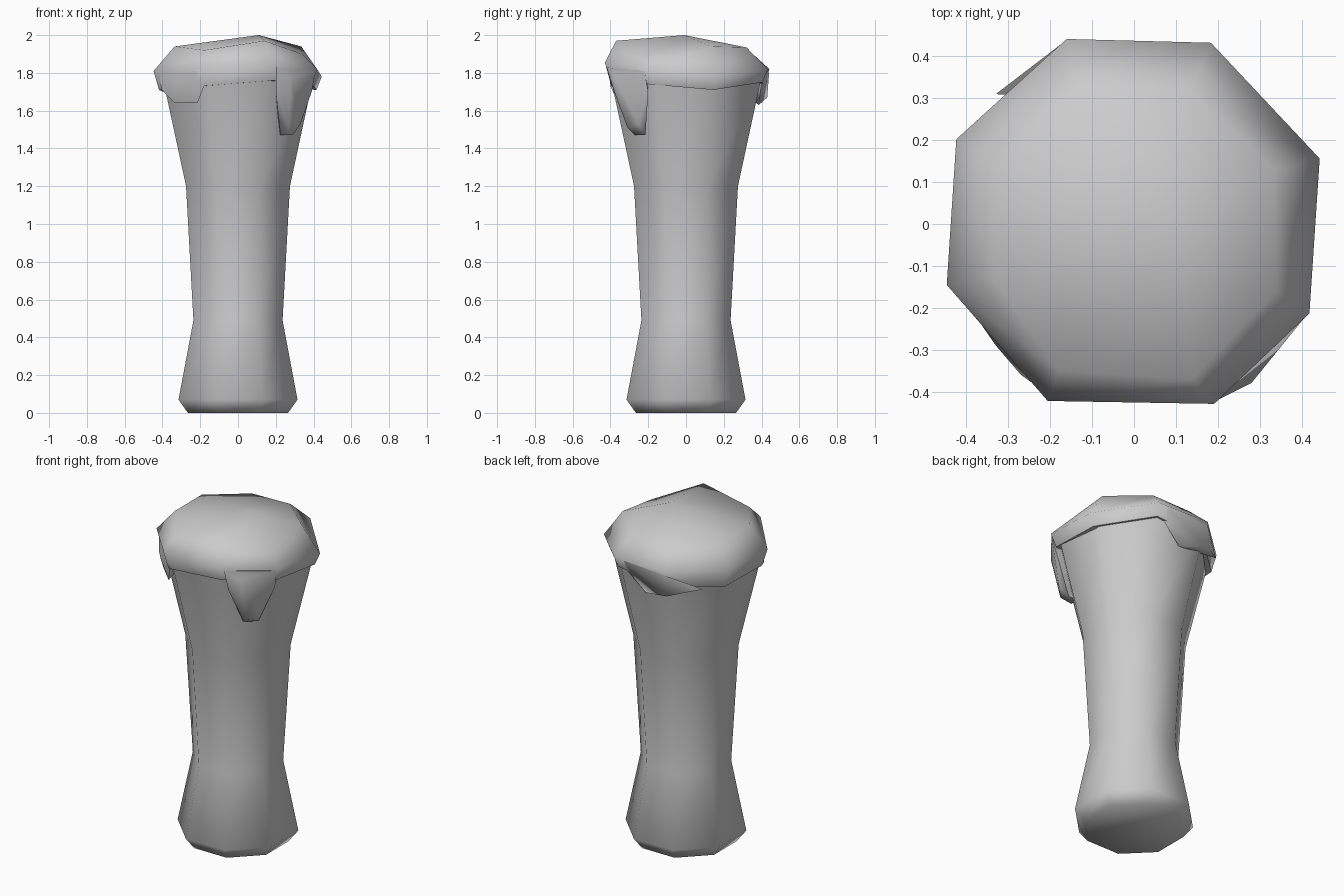
import bpy, bmesh, math

if "Cube" in bpy.data.objects:
    bpy.data.objects.remove(bpy.data.objects["Cube"])


def finish(name, bm):
    bmesh.ops.recalc_face_normals(bm, faces=bm.faces[:])
    mesh = bpy.data.meshes.new(name)
    bm.to_mesh(mesh)
    bm.free()
    obj = bpy.data.objects.new(name, mesh)
    bpy.context.collection.objects.link(obj)
    bpy.ops.object.select_all(action='DESELECT')
    bpy.context.view_layer.objects.active = obj
    obj.select_set(True)
    bpy.ops.object.shade_smooth_by_angle(angle=math.radians(60))
    return obj


def add_ring(bm, points):
    return [bm.verts.new(p) for p in points]


def bridge(bm, a, b):
    for i in range(len(a)):
        j = (i + 1) % len(a)
        bm.faces.new((a[i], a[j], b[j], b[i]))


def polar(r, deg, z):
    a = math.radians(deg)
    return (r * math.cos(a), r * math.sin(a), z)


# Post: eight-sided flared column (half width across flats, height)
bm = bmesh.new()
profile = [(0.265, 0), (0.315, 0.07), (0.236, 0.49), (0.275, 1.2), (0.398, 1.77)]
rings = [add_ring(bm, [polar(w / math.cos(math.pi / 8), 22.5 + 45 * i, z) for i in range(8)])
         for w, z in profile]
for a, b in zip(rings, rings[1:]):
    bridge(bm, a, b)
bm.faces.new(rings[0])
bm.faces.new(rings[-1])
finish("post", bm)

# Cap: uneven soft layer on top of the post
angles = [19.4, 67, 110, 154.5, 198, 244, 294, 333]
low_z = [1.71, 1.75, 1.72, 1.70, 1.71, 1.73, 1.76, 1.74]
mid_z = [1.78, 1.82, 1.82, 1.81, 1.81, 1.84, 1.855, 1.82]
upper = [(0.335, 0.13, 1.94), (0.13, 0.32, 1.935), (-0.13, 0.32, 1.93), (-0.335, 0.13, 1.94),
         (-0.335, -0.13, 1.94), (-0.18, -0.35, 1.92), (0.14, -0.37, 1.97), (0.34, -0.16, 1.90)]
bm = bmesh.new()
low = add_ring(bm, [polar(0.44, a, z) for a, z in zip(angles, low_z)])
mid = add_ring(bm, [polar(0.47, a, z) for a, z in zip(angles, mid_z)])
top = add_ring(bm, upper)
bridge(bm, low, mid)
bridge(bm, mid, top)
peak = bm.verts.new((0.11, -0.01, 2.0))
base = bm.verts.new((0, 0, 1.73))
for i in range(8):
    j = (i + 1) % 8
    bm.faces.new((top[i], top[j], peak))
    bm.faces.new((low[j], low[i], base))
finish("cap", bm)

# Drips: faceted runs hanging from the cap rim
drips = {
    "long_drip": [(0.20, -0.42, 1.83), (0.41, -0.22, 1.81), (0.28, -0.38, 1.78), (0.20, -0.38, 1.70),
                  (0.39, -0.20, 1.70), (0.225, -0.27, 1.47), (0.29, -0.215, 1.47),
                  (0.27, -0.31, 1.51), (0.33, -0.25, 1.53), (0.2, -0.2, 1.75), (0.22, -0.22, 1.47)],
    "short_drip": [(-0.42, -0.16, 1.80), (-0.20, -0.41, 1.83), (-0.33, -0.29, 1.76), (-0.27, -0.36, 1.76),
                   (-0.405, -0.17, 1.71), (-0.18, -0.40, 1.73), (-0.335, -0.24, 1.64),
                   (-0.215, -0.36, 1.64), (-0.2, -0.2, 1.72), (-0.24, -0.24, 1.65)],
    "back_drip": [(-0.16, 0.44, 1.80), (0.12, 0.43, 1.81), (0.13, 0.40, 1.75), (-0.17, 0.43, 1.67),
                  (0.0, 0.385, 1.63), (-0.12, 0.39, 1.65), (-0.33, 0.31, 1.71), (-0.1, 0.3, 1.7)],
}
for name, pts in drips.items():
    bm = bmesh.new()
    res = bmesh.ops.convex_hull(bm, input=add_ring(bm, pts))
    loose = [v for v in bm.verts if not v.link_faces]
    bmesh.ops.delete(bm, geom=loose, context='VERTS')
    finish(name, bm)
